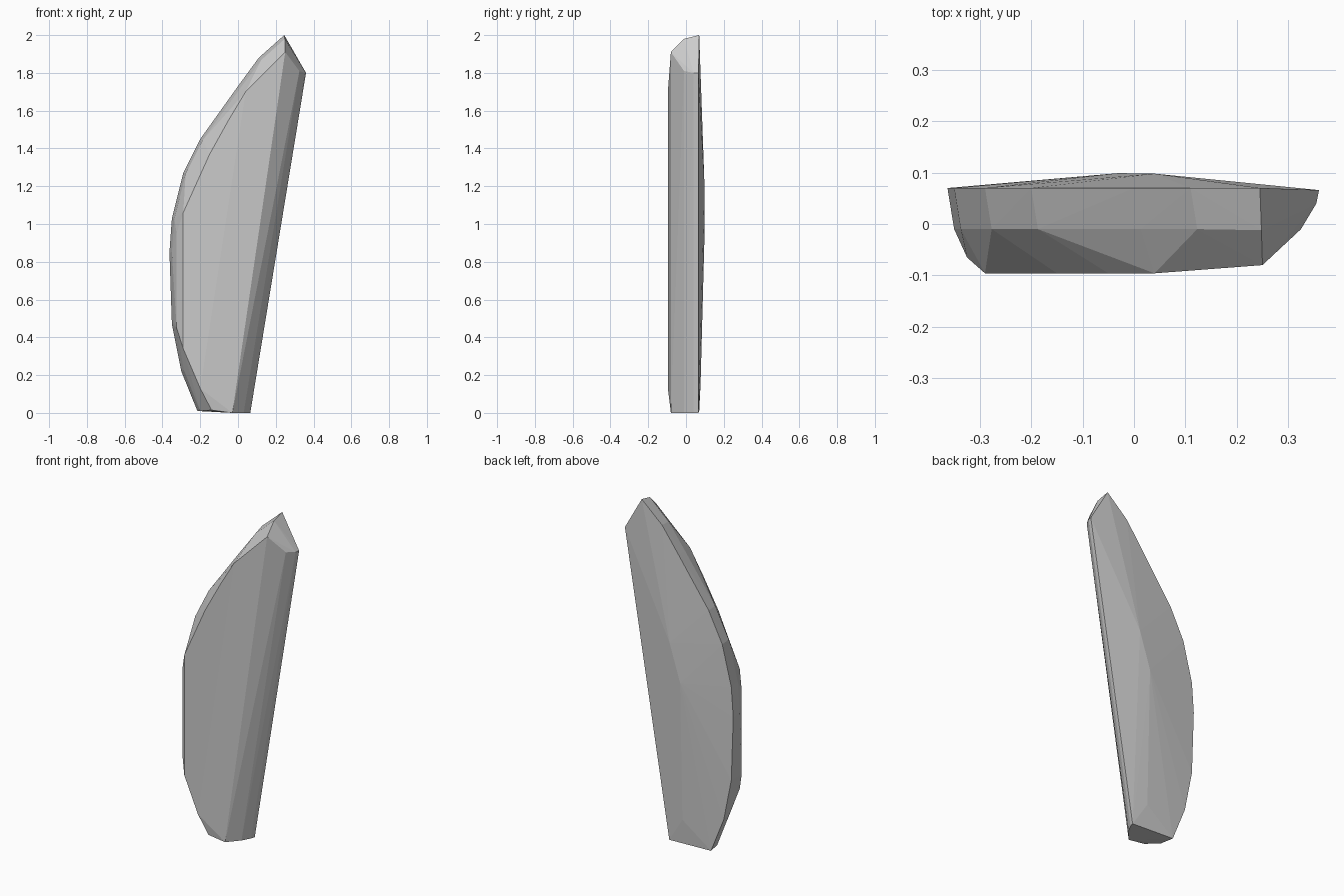
import bpy, bmesh

# Curved left outline (x, z) at the back rim, bottom to tip
outline = [(-0.215, 0.01), (-0.30, 0.22), (-0.35, 0.47), (-0.363, 0.85),
           (-0.35, 1.03), (-0.29, 1.27), (-0.20, 1.45), (0.0, 1.73),
           (0.11, 1.88), (0.245, 2.0)]

# Matching edge (x, z) of the flat front face
front = [(-0.14, 0.015), (-0.20, 0.13), (-0.29, 0.34), (-0.29, 0.67),
         (-0.29, 1.06), (-0.15, 1.37), (-0.05, 1.55), (0.04, 1.70)]

pts = [(x, 0.07, z) for x, z in outline]
pts += [(x, -0.096 if z > 0.1 else -0.08, z) for x, z in front]

# Rounded bevel between back rim and front face
for x, z in outline[1:-1]:
    pts.append((x + 0.013, -0.01, z - 0.012 * (z - 0.9)))
pts += [(-0.325, -0.065, 0.45), (-0.325, -0.065, 0.95),
        (-0.20, -0.01, 0.01), (0.248, -0.012, 1.98)]

# Straight right edge: the same bevel section at the foot and the slanted top
foot = [(0.065, 0.066), (0.058, 0.04), (0.03, -0.01), (-0.03, -0.08)]
head = [(0.36, 1.80), (0.355, 1.80), (0.325, 1.81), (0.25, 1.91)]
for (x, y), (hx, hz) in zip(foot, head):
    pts += [(x, y, 0.0), (hx, y, hz)]

# Shallow bulge of the back face
pts += [(0.04, 0.098, 1.20), (-0.03, 0.099, 0.98), (-0.03, 0.077, 0.15)]

# Faceted solid skin
bm = bmesh.new()
for p in pts:
    bm.verts.new(p)
res = bmesh.ops.convex_hull(bm, input=bm.verts[:])
loose = [v for v in bm.verts if not v.link_faces]
bmesh.ops.delete(bm, geom=loose, context='VERTS')
bmesh.ops.recalc_face_normals(bm, faces=bm.faces[:])
mesh = bpy.data.meshes.new("stone_blade")
bm.to_mesh(mesh)
bm.free()
blade = bpy.data.objects.new("stone_blade", mesh)
bpy.context.collection.objects.link(blade)
